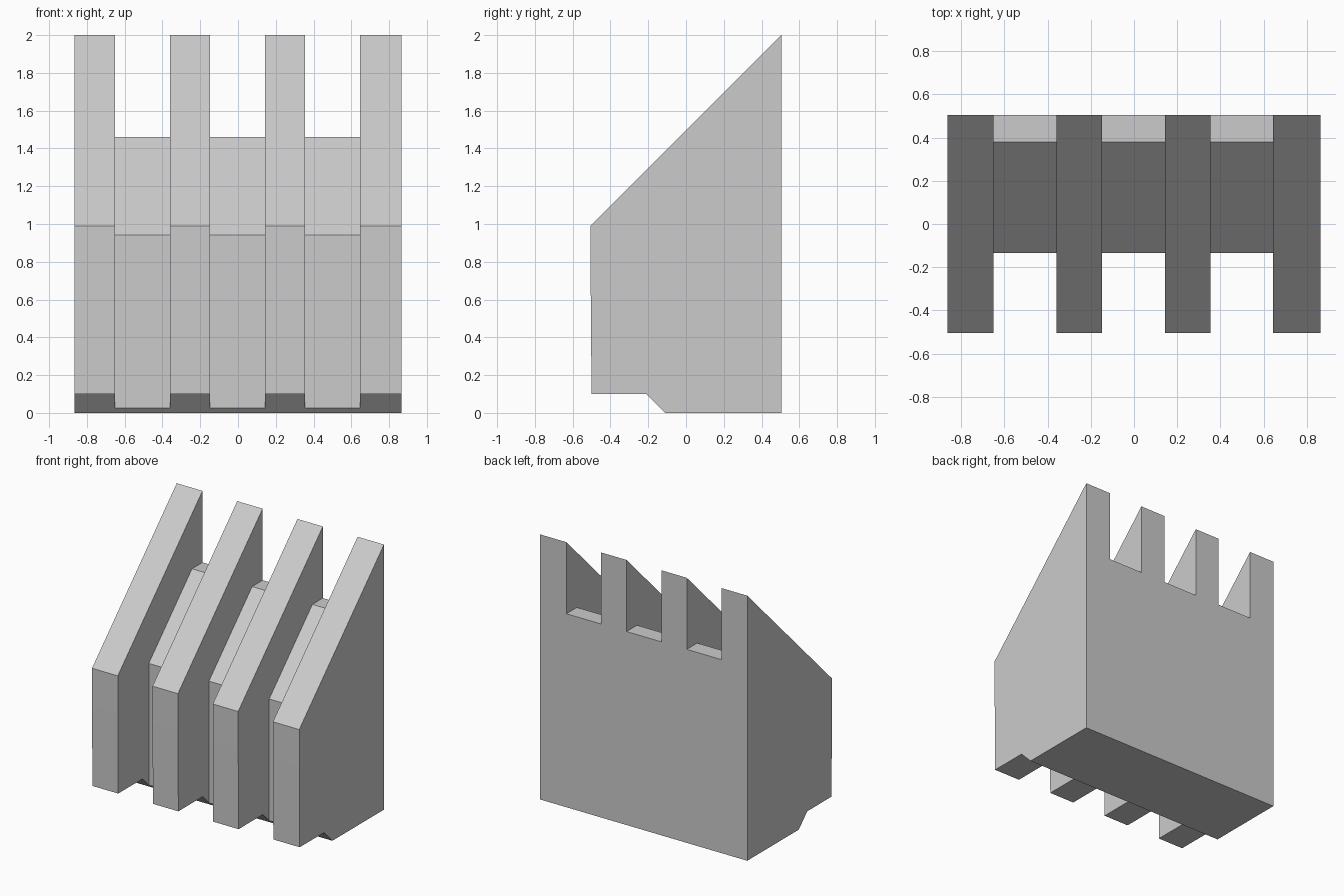
import bpy
import bmesh

cube = bpy.data.objects.get("Cube")
if cube:
    bpy.data.objects.remove(cube, do_unlink=True)

grey = bpy.data.materials.new("plain_grey")
grey.use_nodes = True
colour = (0.6, 0.6, 0.6, 1)
grey.diffuse_color = colour
grey.node_tree.nodes["Principled BSDF"].inputs["Base Color"].default_value = colour


def prisms(name, profile, spans):
    """Extrude a (y, z) profile along x over each span, as one object."""
    bm = bmesh.new()
    for x0, x1 in spans:
        face = bm.faces.new([bm.verts.new((x0, y, z)) for y, z in profile])
        ext = bmesh.ops.extrude_face_region(bm, geom=[face])
        verts = [v for v in ext["geom"] if isinstance(v, bmesh.types.BMVert)]
        bmesh.ops.translate(bm, verts=verts, vec=(x1 - x0, 0, 0))
    bmesh.ops.recalc_face_normals(bm, faces=bm.faces)
    mesh = bpy.data.meshes.new(name)
    bm.to_mesh(mesh)
    bm.free()
    mesh.materials.append(grey)
    obj = bpy.data.objects.new(name, mesh)
    bpy.context.collection.objects.link(obj)
    return obj


# Solid body with a sloped top and a notched front foot
body_profile = [(0.505, 0), (0.505, 2), (-0.505, 0.99), (-0.505, 0.71),
                (-0.5, 0.1), (-0.21, 0.1), (-0.11, 0)]
body = prisms("ribbed_block", body_profile, [(-0.865, 0.865)])

# Channels between the four ribs, leaving a recessed core
channel_profile = [(0.38, 1.46), (0.7, 1.46), (0.7, 2.2), (-0.7, 2.2),
                   (-0.7, -0.1), (-0.135, -0.1), (-0.135, 0.943)]
channels = prisms("channel_cutter", channel_profile,
                  [(-0.65, -0.36), (-0.148, 0.143), (0.355, 0.645)])
channels.hide_render = True

cut = body.modifiers.new("channels", "BOOLEAN")
cut.operation = "DIFFERENCE"
cut.solver = "EXACT"
cut.object = channels
bpy.context.view_layer.objects.active = body
body.select_set(True)
bpy.ops.object.modifier_apply(modifier=cut.name)
bpy.data.objects.remove(channels, do_unlink=True)
